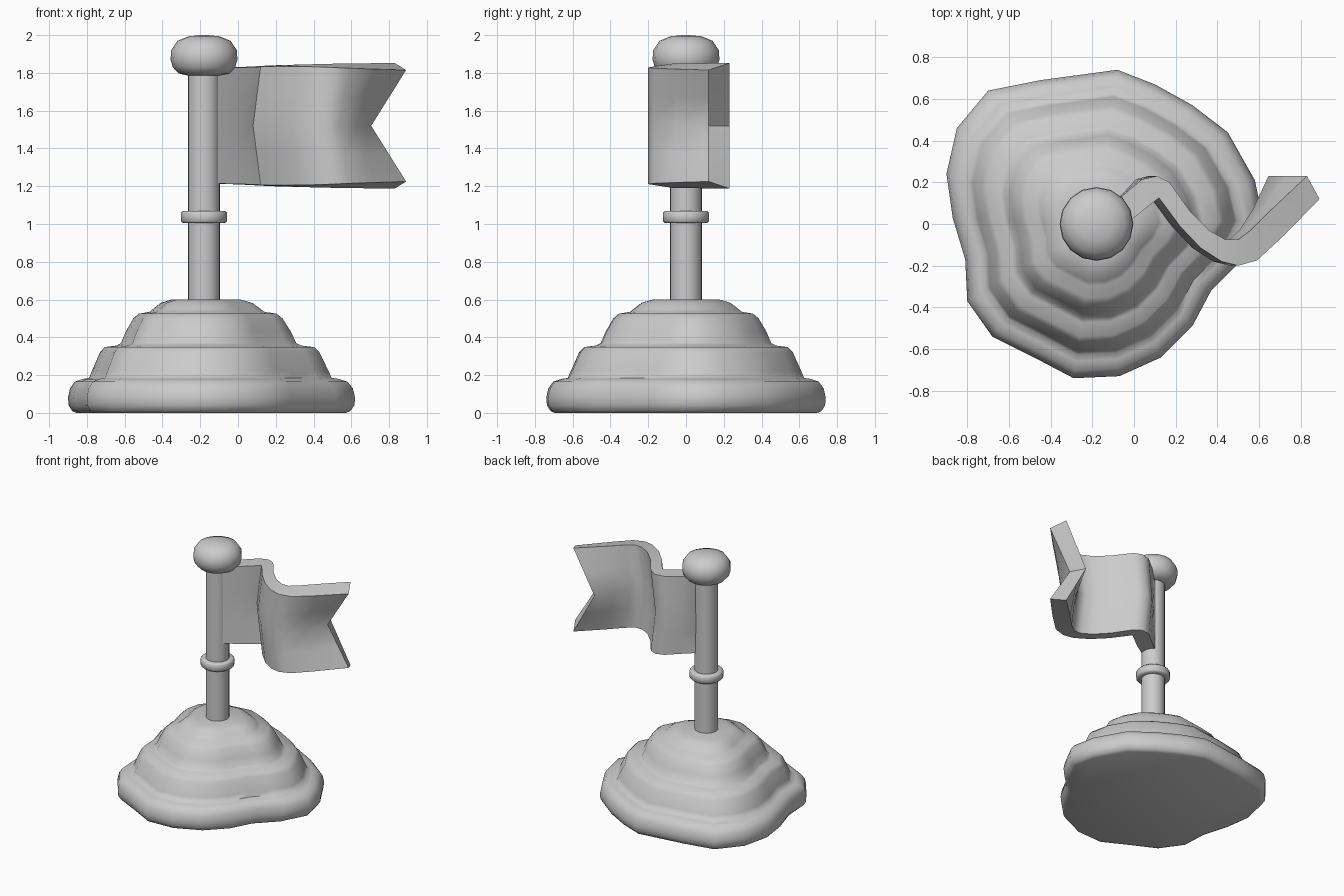
import bpy, bmesh, math

if "Cube" in bpy.data.objects:
    bpy.data.objects.remove(bpy.data.objects["Cube"])

PX = -0.18  # pole axis x


def finish(name, bm, angle):
    bmesh.ops.recalc_face_normals(bm, faces=bm.faces[:])
    me = bpy.data.meshes.new(name)
    bm.to_mesh(me)
    bm.free()
    ob = bpy.data.objects.new(name, me)
    bpy.context.collection.objects.link(ob)
    bpy.ops.object.select_all(action='DESELECT')
    ob.select_set(True)
    bpy.context.view_layer.objects.active = ob
    bpy.ops.object.shade_smooth_by_angle(angle=math.radians(angle))
    return ob


def stack(name, outline, profile, angle):
    """Loft scaled copies of an outline (relative to the pole axis) through (scale, z)."""
    bm = bmesh.new()
    rings = [[bm.verts.new((PX + x * s, y * s, z)) for x, y in outline] for s, z in profile]
    n = len(outline)
    for a, b in zip(rings, rings[1:]):
        for i in range(n):
            j = (i + 1) % n
            bm.faces.new((a[i], a[j], b[j], b[i]))
    bm.faces.new(rings[0])
    bm.faces.new(rings[-1])
    return finish(name, bm, angle)


def circle(n):
    return [(math.cos(2 * math.pi * i / n), math.sin(2 * math.pi * i / n)) for i in range(n)]


# terraced mound with an irregular outline
outline = [(.62, .02), (.58, .21), (.45, .44), (.28, .57), (.10, .67), (-.08, .74),
           (-.45, .69), (-.70, .64), (-.85, .46), (-.90, .24), (-.87, .03),
           (-.81, -.17), (-.80, -.37), (-.68, -.54), (-.48, -.64), (-.29, -.74),
           (-.07, -.73), (.13, -.64), (.28, -.49), (.37, -.32), (.52, -.17)]
tiers = [(.94, 0), (.97, .01), (.995, .04), (1, .08), (.985, .13), (.95, .165), (.89, .18),
         (.845, .185), (.825, .22), (.765, .32), (.73, .348), (.64, .357),
         (.61, .37), (.575, .43), (.52, .50), (.48, .525), (.40, .535),
         (.375, .55), (.32, .582), (.24, .60)]
stack("mound", [(x - PX, y) for x, y in outline], tiers, 60)

# pole, collar and finial
stack("pole", circle(20), [(.085, .55), (.085, 1.82)], 40)
stack("collar", circle(20), [(.08, 1.005), (.112, 1.005), (.122, 1.015), (.122, 1.06),
                             (.112, 1.07), (.08, 1.07)], 60)
stack("finial", circle(16), [(.08, 1.785), (.135, 1.797), (.165, 1.83), (.177, 1.87),
                             (.174, 1.92), (.14, 1.97), (.08, 1.994), (.02, 2.0)], 60)

# waving swallowtail flag: front and back paths, mid row pulled in for the notch
front = [(-.15, -.07), (0, .03), (.10, .11), (.12, .125), (.15, .085), (.22, -.01),
         (.32, -.115), (.42, -.18), (.50, -.20), (.59, -.175), (.72, -.055), (.89, .12)]
back = [(-.15, .06), (-.05, .14), (.04, .215), (.11, .23), (.17, .20), (.27, .06),
        (.36, -.03), (.44, -.075), (.50, -.075), (.56, -.03), (.66, .07), (.83, .23)]
pull = [0, .01, .03, .04, .04, .04, .04, .04, .04, .055, .09, .185]
rows = [-1, -.5, 0, .5, 1]
bm = bmesh.new()


def sheet(path, end_height):
    grid = []
    for i, (x, y) in enumerate(path):
        u = i / (len(path) - 1)
        h = .305 + (end_height - .305) * u ** 2 + .012 * math.sin(math.pi * u)
        grid.append([bm.verts.new((x - pull[i] * (1 - abs(t)), y, 1.52 + h * t)) for t in rows])
    return grid


f, b = sheet(front, .295), sheet(back, .332)
n, m = len(front), len(rows)
for i in range(n - 1):
    for g in (f, b):
        for j in range(m - 1):
            bm.faces.new((g[i][j], g[i + 1][j], g[i + 1][j + 1], g[i][j + 1]))
    for j in (0, m - 1):
        bm.faces.new((f[i][j], f[i + 1][j], b[i + 1][j], b[i][j]))
for i in (0, n - 1):
    for j in range(m - 1):
        bm.faces.new((f[i][j], f[i][j + 1], b[i][j + 1], b[i][j]))
finish("flag", bm, 50)
